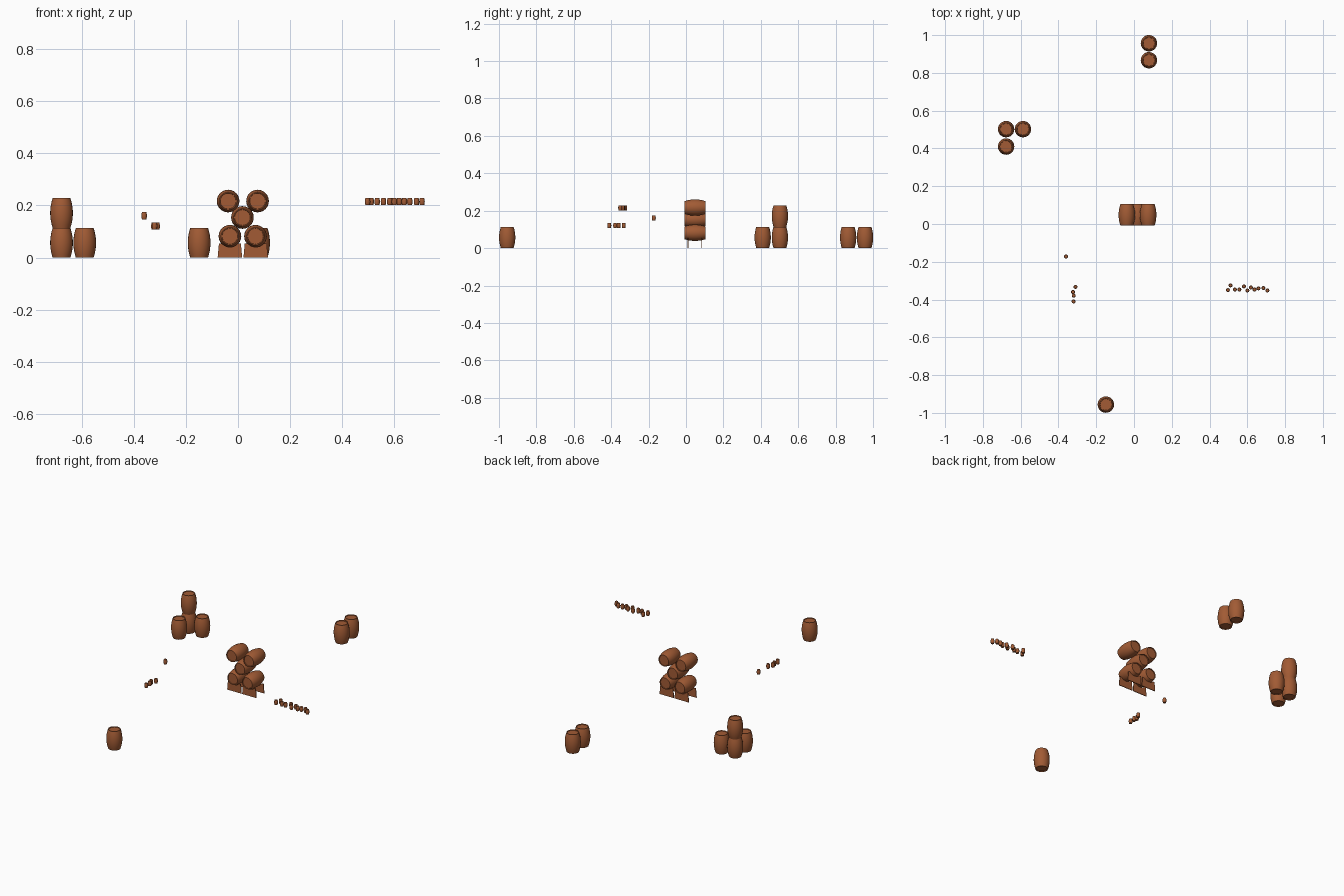
import bpy, bmesh, math
from mathutils import Matrix, Vector

if "Cube" in bpy.data.objects:
    bpy.data.objects.remove(bpy.data.objects["Cube"])


def material(name, color):
    m = bpy.data.materials.new(name)
    m.diffuse_color = (*color, 1)
    m.use_nodes = True
    m.node_tree.nodes["Principled BSDF"].inputs["Base Color"].default_value = m.diffuse_color
    return m


WOOD = material("barrel wood", (0.36, 0.105, 0.035))
R, H = 0.0435, 0.114          # barrel belly radius and height


def barrel_mesh():
    """Bulged body with rims and recessed lids, standing on its origin."""
    e = 0.034                 # end radius
    side = [(e + (R - e) * (1 - (2 * i / 10 - 1) ** 2), H * i / 10) for i in range(11)]
    lip, deep = 0.031, 0.004
    prof = [(0, deep), (lip - 0.001, deep), (lip, 0)] + side
    prof += [(lip, H), (lip - 0.001, H - deep), (0, H - deep)]
    bm = bmesh.new()
    vs = [bm.verts.new((r, 0, z)) for r, z in prof]
    edges = [bm.edges.new(p) for p in zip(vs, vs[1:])]
    bmesh.ops.spin(bm, geom=vs + edges, cent=(0, 0, 0), axis=(0, 0, 1),
                   angle=math.tau, steps=24)
    bmesh.ops.remove_doubles(bm, verts=bm.verts, dist=1e-5)
    bmesh.ops.recalc_face_normals(bm, faces=bm.faces)
    for f in bm.faces:
        f.smooth = True
    for ed in bm.edges:
        if len(ed.link_faces) == 2 and ed.calc_face_angle(0) > math.radians(35):
            ed.smooth = False
    me = bpy.data.meshes.new("barrel")
    bm.to_mesh(me)
    bm.free()
    me.materials.append(WOOD)
    return me


BARREL = barrel_mesh()


def place(name, loc, scale=1, lying=False):
    o = bpy.data.objects.new(name, BARREL)
    o.location, o.scale = loc, (scale,) * 3
    if lying:                 # axis along y
        o.rotation_euler.x = -math.pi / 2
    bpy.context.collection.objects.link(o)


# standing barrels, one of them stacked
for x, y, z in [(-0.677, 0.502, 0), (-0.677, 0.502, H), (-0.588, 0.502, 0),
                (-0.677, 0.41, 0), (0.079, 0.957, 0), (0.079, 0.867, 0),
                (-0.149, -0.956, 0)]:
    place("standing_barrel", (x, y, z))

# lying barrels in the central stack
for x, z in [(-0.038, 0.217), (0.075, 0.217), (0.017, 0.154),
             (-0.031, 0.082), (0.067, 0.082)]:
    place("lying_barrel", (x, -0.009, z), lying=True)

# small tankards on the counter and tables
counter = [(0.497, -0.35), (0.511, -0.325), (0.534, -0.347), (0.558, -0.347),
           (0.582, -0.33), (0.6, -0.352), (0.619, -0.336), (0.638, -0.347),
           (0.659, -0.341), (0.685, -0.339), (0.706, -0.352)]
table = [(-0.31, -0.333), (-0.323, -0.36), (-0.319, -0.379), (-0.32, -0.41)]
for spots, z in [(counter, 0.201), (table, 0.107), ([(-0.36, -0.172)], 0.147)]:
    for x, y in spots:
        place("tankard", (x, y, z), 0.24)


# cradle boards with a curved seat under the lowest barrels
def cradle(cx, cy, t=0.004):
    seat, r = 0.082, 0.0415
    pts = [(-0.047, 0), (0.047, 0), (0.042, 0.055)]
    a = math.asin((seat - 0.055) / r)
    for i in range(11):
        b = -a - (math.pi - 2 * a) * i / 10
        pts.append((r * math.cos(b), seat + r * math.sin(b)))
    pts.append((-0.042, 0.055))
    bm = bmesh.new()
    f = bm.faces.new([bm.verts.new((cx + x, cy - t / 2, z)) for x, z in pts])
    ex = bmesh.ops.extrude_face_region(bm, geom=[f])
    bmesh.ops.translate(bm, vec=(0, t, 0),
                        verts=[v for v in ex["geom"] if isinstance(v, bmesh.types.BMVert)])
    bmesh.ops.recalc_face_normals(bm, faces=bm.faces)
    me = bpy.data.meshes.new("cradle_board")
    bm.to_mesh(me)
    bm.free()
    me.materials.append(WOOD)
    bpy.context.collection.objects.link(bpy.data.objects.new("cradle_board", me))


for cx in (-0.031, 0.068):
    for cy in (0.011, 0.084):
        cradle(cx, cy)
